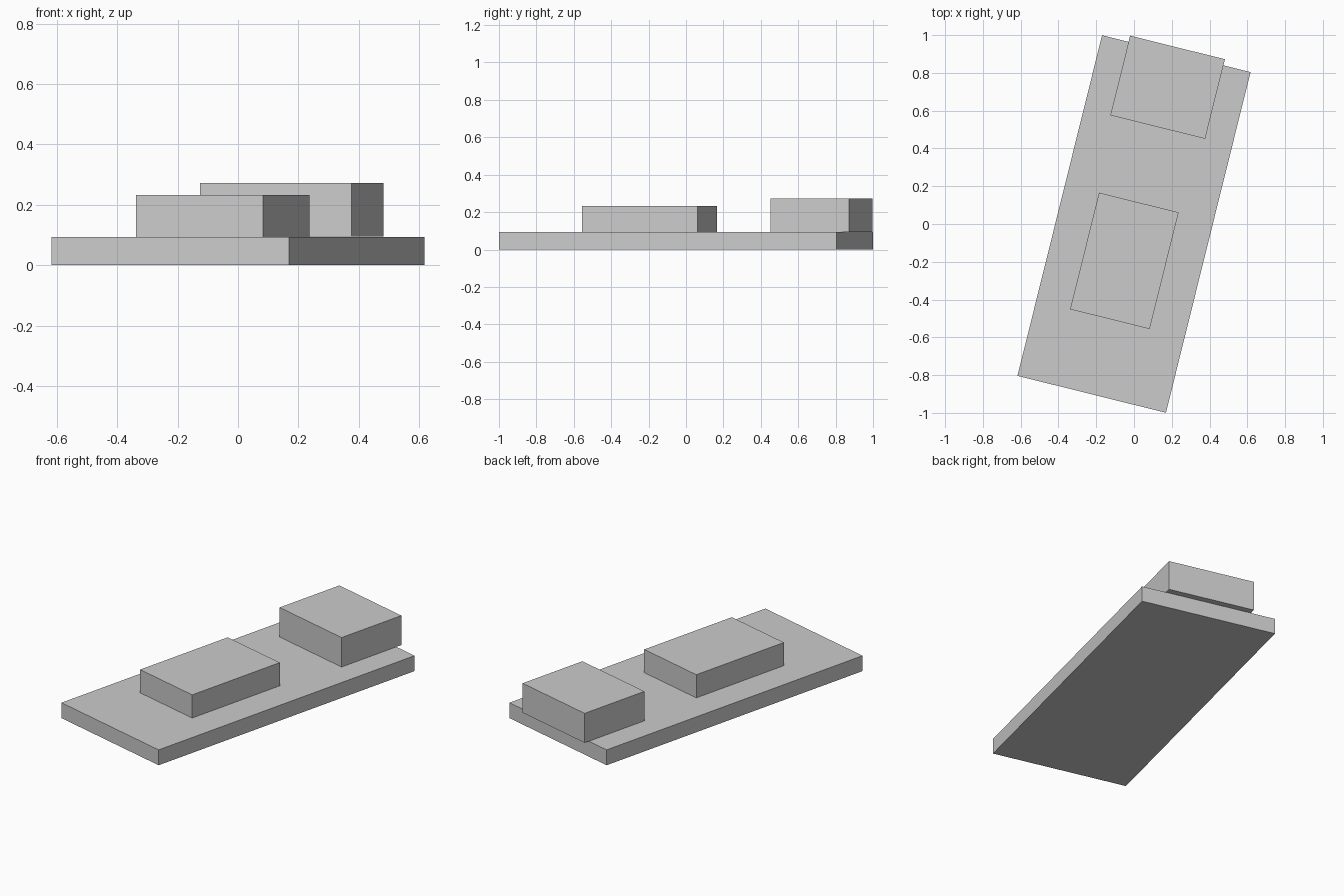
import bpy
import math

cube = bpy.data.objects.get("Cube")
if cube:
    bpy.data.objects.remove(cube, do_unlink=True)

# Single grey material
GREY = (0.6, 0.6, 0.6, 1.0)
grey = bpy.data.materials.new("grey")
grey.use_nodes = True
grey.diffuse_color = GREY
grey.node_tree.nodes["Principled BSDF"].inputs["Base Color"].default_value = GREY

TURN = math.radians(-13.95)  # all parts share the same turn about z


def block(name, centre, size, bottom, top):
    """Turned box given by its plan centre, plan size and height range."""
    bpy.ops.mesh.primitive_cube_add(size=1, location=(*centre, (bottom + top) / 2))
    obj = bpy.context.object
    obj.name = name
    obj.scale = (*size, top - bottom)
    obj.rotation_euler.z = TURN
    obj.data.materials.append(grey)
    return obj


# Flat base slab
block("base_slab", (0, 0), (0.81, 1.858), 0, 0.093)
# Low block near the middle
block("middle_block", (-0.051, -0.195), (0.434, 0.636), 0.093, 0.233)
# Taller block overhanging the back edge
block("rear_block", (0.178, 0.724), (0.517, 0.434), 0.095, 0.273)
